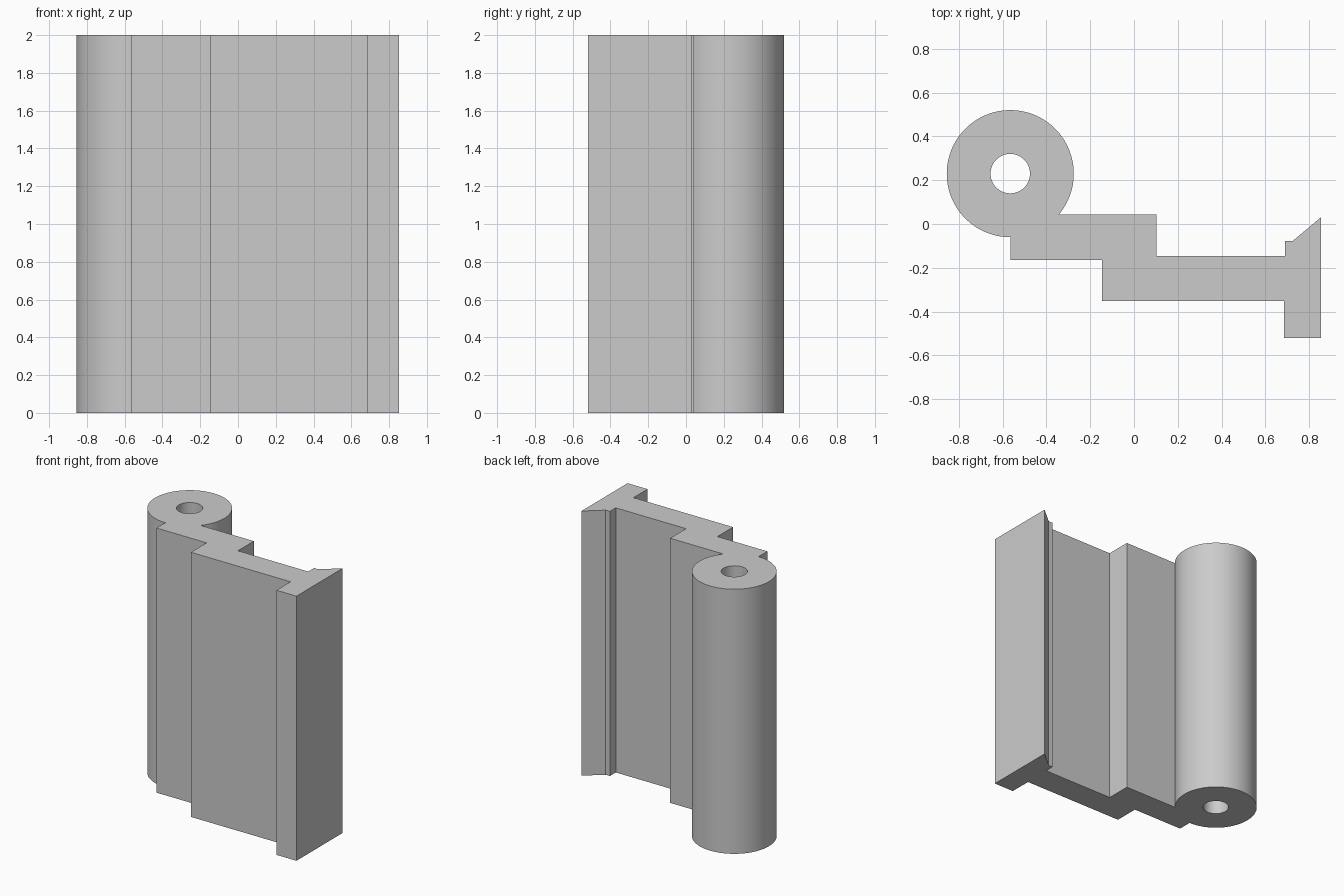
import bpy, bmesh, math

cube = bpy.data.objects.get("Cube")
if cube:
    bpy.data.objects.remove(cube, do_unlink=True)

HEIGHT = 2.0
CX, CY = -0.565, 0.23        # barrel axis
R_OUT, R_HOLE = 0.29, 0.09
WEB_BACK = 0.043             # back face of the first step


def arc(radius, start, end, steps):
    """Points on a circle around the barrel axis, both ends included."""
    angles = [start + (end - start) * i / steps for i in range(steps + 1)]
    return [(CX + radius * math.cos(a), CY + radius * math.sin(a)) for a in angles]


# Outline: barrel arc, then the stepped web and the end flange
join = math.asin((WEB_BACK - CY) / R_OUT)
outline = arc(R_OUT, join, 1.5 * math.pi, 96) + [
    (CX, -0.165), (-0.147, -0.165), (-0.147, -0.352), (0.686, -0.352),
    (0.686, -0.52), (0.853, -0.52), (0.853, 0.03), (0.725, -0.077),
    (0.69, -0.077), (0.69, -0.147), (0.102, -0.147), (0.102, WEB_BACK),
]
hole = arc(R_HOLE, 0, 2 * math.pi, 64)[:-1]

# Fill the section with its bore, then extrude it upward
bm = bmesh.new()
edges = []
for loop in (outline, hole):
    verts = [bm.verts.new((x, y, 0)) for x, y in loop]
    edges += [bm.edges.new((v, verts[i - 1])) for i, v in enumerate(verts)]
bmesh.ops.triangle_fill(bm, edges=edges, use_beauty=True, normal=(0, 0, 1))
new = bmesh.ops.extrude_face_region(bm, geom=bm.faces[:])["geom"]
top = [g for g in new if isinstance(g, bmesh.types.BMVert)]
bmesh.ops.translate(bm, verts=top, vec=(0, 0, HEIGHT))
bmesh.ops.recalc_face_normals(bm, faces=bm.faces[:])

mesh = bpy.data.meshes.new("hinge_profile")
bm.to_mesh(mesh)
bm.free()
hinge = bpy.data.objects.new("hinge_profile", mesh)
bpy.context.collection.objects.link(hinge)

# Plain grey finish
grey = bpy.data.materials.new("light grey")
grey.use_nodes = True
colour = (0.6, 0.6, 0.6, 1)
grey.diffuse_color = colour
grey.node_tree.nodes["Principled BSDF"].inputs["Base Color"].default_value = colour
mesh.materials.append(grey)

# Round barrel and bore, crisp corners
bpy.ops.object.select_all(action="DESELECT")
hinge.select_set(True)
bpy.context.view_layer.objects.active = hinge
bpy.ops.object.shade_smooth_by_angle(angle=math.radians(25))
